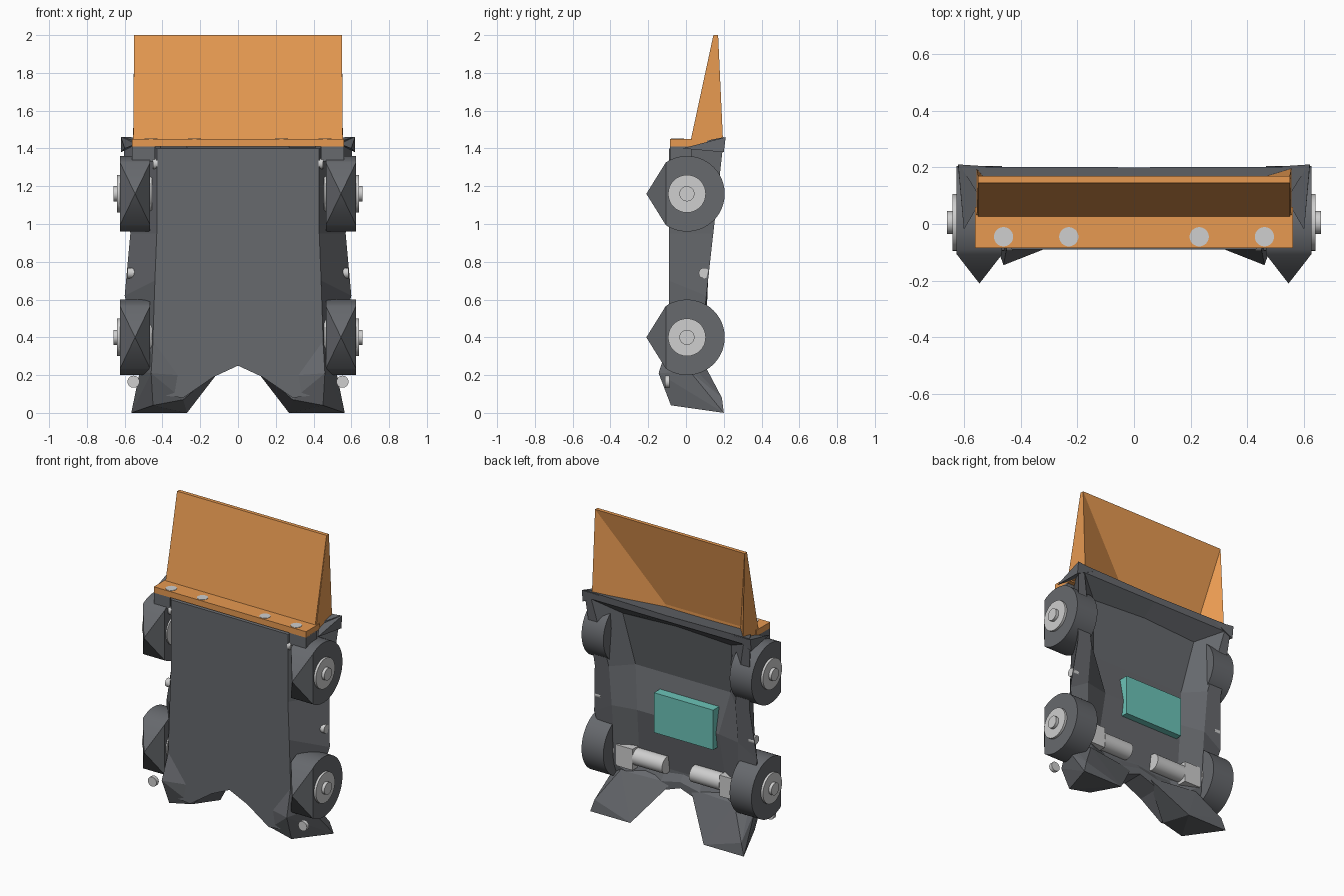
import bpy, bmesh, math
from mathutils import Matrix, Vector

cube = bpy.data.objects.get("Cube")
if cube:
    bpy.data.objects.remove(cube, do_unlink=True)


def material(name, r, g, b):
    m = bpy.data.materials.new(name)
    m.use_nodes = True
    m.diffuse_color = (r, g, b, 1)
    m.node_tree.nodes["Principled BSDF"].inputs["Base Color"].default_value = (r, g, b, 1)
    return m


DARK = material("dark grey", 0.135, 0.142, 0.155)
ORANGE = material("orange", 0.82, 0.33, 0.085)
LIGHT = material("light grey", 0.62, 0.62, 0.62)
TEAL = material("teal", 0.15, 0.55, 0.48)


def finish(name, bm, mat, smooth=False):
    bmesh.ops.recalc_face_normals(bm, faces=bm.faces)
    mesh = bpy.data.meshes.new(name)
    bm.to_mesh(mesh)
    bm.free()
    mesh.materials.append(mat)
    obj = bpy.data.objects.new(name, mesh)
    bpy.context.collection.objects.link(obj)
    if smooth:
        bpy.ops.object.select_all(action='DESELECT')
        bpy.context.view_layer.objects.active = obj
        obj.select_set(True)
        bpy.ops.object.shade_smooth_by_angle(angle=math.radians(35))
    return obj


def box(name, lo, hi, mat):
    bm = bmesh.new()
    bmesh.ops.create_cube(bm, size=1)
    lo, hi = Vector(lo), Vector(hi)
    for v in bm.verts:
        v.co = (lo + hi) / 2 + v.co * (hi - lo)
    return finish(name, bm, mat)


def rod(name, centre, axis, radius, depth, mat, sides=32):
    bm = bmesh.new()
    turn = Vector((0, 0, 1)).rotation_difference(Vector(axis)).to_matrix().to_4x4()
    bmesh.ops.create_cone(bm, cap_ends=True, segments=sides, radius1=radius, radius2=radius,
                          depth=depth, matrix=Matrix.Translation(centre) @ turn)
    return finish(name, bm, mat, True)


def hull(name, points, mat, smooth=False):
    bm = bmesh.new()
    for p in points:
        bm.verts.new(p)
    result = bmesh.ops.convex_hull(bm, input=bm.verts)
    loose = [g for g in result["geom_interior"] if isinstance(g, bmesh.types.BMVert)]
    bmesh.ops.delete(bm, geom=loose, context='VERTS')
    bmesh.ops.dissolve_limit(bm, angle_limit=0.01, verts=bm.verts, edges=bm.edges)
    return finish(name, bm, mat, smooth)


def extrude_x(name, profile, x0, x1, mat):
    """Extrude a y/z profile along x."""
    bm = bmesh.new()
    face = bm.faces.new([bm.verts.new((x0, y, z)) for y, z in profile])
    new = bmesh.ops.extrude_face_region(bm, geom=[face])["geom"]
    bmesh.ops.translate(bm, vec=(x1 - x0, 0, 0),
                        verts=[g for g in new if isinstance(g, bmesh.types.BMVert)])
    return finish(name, bm, mat)


# Chassis tray: front plate, flared outer walls, raised rear rim and shallow dished floor
def rim_y(z):
    return 0.06 if z < 0.3 else max(0.1, 0.1 + 0.1 * (z - 0.55) / 0.9)


def floor_y(z):
    if z > 0.97:
        return 0.03 + 0.18 * (z - 0.97)
    return 0.03 + 0.055 * max(0, 1 - abs(z - 0.7) / 0.27)


front = [(0, 1.4), (.43, 1.4), (.43, .95), (.44, .7), (.46, .1), (.29, .08), (.13, .19), (0, .25)]
outer = [(0, 1.45), (.61, 1.46), (.57, .95), (.6, .62), (.5, .22), (.3, .12), (.14, .2), (0, .25)]
inner = [(0, 1.41), (.56, 1.41), (.465, .97), (.465, .7), (.45, .31), (.3, .22), (.14, .26), (0, .29)]
floor = [(0, 1.34), (.4, 1.32), (.35, .97), (.3, .7), (.32, .34), (.26, .31), (.14, .31), (0, .33)]
bm = bmesh.new()
rings = []
for half, depth in ((front, lambda z: -0.09), (outer, rim_y), (inner, rim_y), (floor, floor_y)):
    loop = half + [(-x, z) for x, z in half[-2:0:-1]]
    rings.append([bm.verts.new((x, depth(z), z)) for x, z in loop])
for a, b in zip(rings, rings[1:]):
    n = len(a)
    for i in range(n):
        j = (i + 1) % n
        bm.faces.new((a[i], a[j], b[j], b[i]))
bm.faces.new(rings[0])
dish = rings[-1]
for i in range(len(floor) - 1):
    strip = [dish[i], dish[i + 1], dish[-i - 1], dish[-i]]
    bm.faces.new(list(dict.fromkeys(strip)))
finish("chassis_tray", bm, DARK)

# Lifting blade: sloped plate and hinge shelf
extrude_x("blade_plate", [(0.02, 1.42), (0.145, 2), (0.17, 2), (0.055, 1.42)], -0.55, 0.55, ORANGE)
box("hinge_shelf", (-0.56, -0.085, 1.41), (0.56, 0.06, 1.45), ORANGE)
for x in (-0.46, -0.23, 0.23, 0.46):
    rod("shelf_bolt", (x, -0.045, 1.432), (0, 0, 1), 0.034, 0.04, LIGHT)

# Paired parts on both sides; the blade brace reaches further inward on the left
for s, side, reach in ((1, "left", 0.09), (-1, "right", 0.44)):
    hull(side + "_blade_brace", [(s * x, y, z) for x, y, z in (
        (.55, .15, 2), (.55, .17, 2), (.555, .195, 1.46), (.555, .11, 1.42),
        (.555, .025, 1.42), (reach, .055, 1.42), (reach, .03, 1.42))], ORANGE)
    box(side + "_hinge_bracket", (s * 0.5 - 0.06, -0.085, 1.33), (s * 0.5 + 0.06, 0.03, 1.415), DARK)
    box(side + "_hinge_tab", (s * 0.34 - 0.07, -0.07, 1.36), (s * 0.34 + 0.07, 0.03, 1.415), DARK)
    hull(side + "_rear_corner", [(s * x, y, z) for x, y, z in (
        (.47, .2, 1.45), (.62, .21, 1.46), (.62, .2, 1.38), (.6, -.02, 1.4))], DARK)

    # Upper and lower wheels with a pointed leading guard, hub and axle
    for z, place in ((0.4, "lower"), (1.16, "upper")):
        points = [(s * 0.545, -0.21, z)]
        for i in range(49):
            a = math.radians(-124 + 248 * i / 48)
            for x in (0.465, 0.625):
                points.append((s * x, 0.005 + 0.2 * math.cos(a), z + 0.2 * math.sin(a)))
        hull(f"{side}_{place}_wheel", points, DARK, True)
        rod(f"{side}_{place}_hub", (s * 0.548, 0.005, z), (1, 0, 0), 0.1, 0.184, LIGHT)
        rod(f"{side}_{place}_axle", (s * 0.56, 0.005, z), (1, 0, 0), 0.04, 0.2, LIGHT)

    # Splayed foot
    hull(side + "_foot", [(s * x, y, z) for x, y, z in (
        (.46, -.145, .21), (.32, -.09, .2), (.45, -.09, .38), (.45, -.08, .04),
        (.29, -.07, .07), (.27, .2, 0), (.565, .2, 0), (.54, .19, .08),
        (.52, .02, .22), (.42, .09, .27), (.07, .05, .26))], DARK)

    # Drive motor
    box(side + "_gearbox", (s * 0.38 - 0.06, -0.03, 0.3), (s * 0.38 + 0.06, 0.105, 0.44), LIGHT)
    rod(side + "_motor", (s * 0.21, 0.055, 0.375), (1, 0, 0), 0.055, 0.22, LIGHT)

    # Small bolts
    rod(side + "_foot_bolt", (s * 0.553, -0.1, 0.165), (0, 1, 0), 0.032, 0.024, LIGHT, 20)
    rod(side + "_wall_bolt", (s * 0.565, 0.095, 0.74), (1, 0, 0), 0.028, 0.04, LIGHT, 20)
    rod(side + "_plate_bolt", (s * 0.438, -0.065, 1.32), (1, 0, 0), 0.03, 0.024, LIGHT, 20)

# Battery pack
box("battery_pack", (-0.28, 0.05, 0.6), (0.155, 0.115, 0.865), TEAL)
